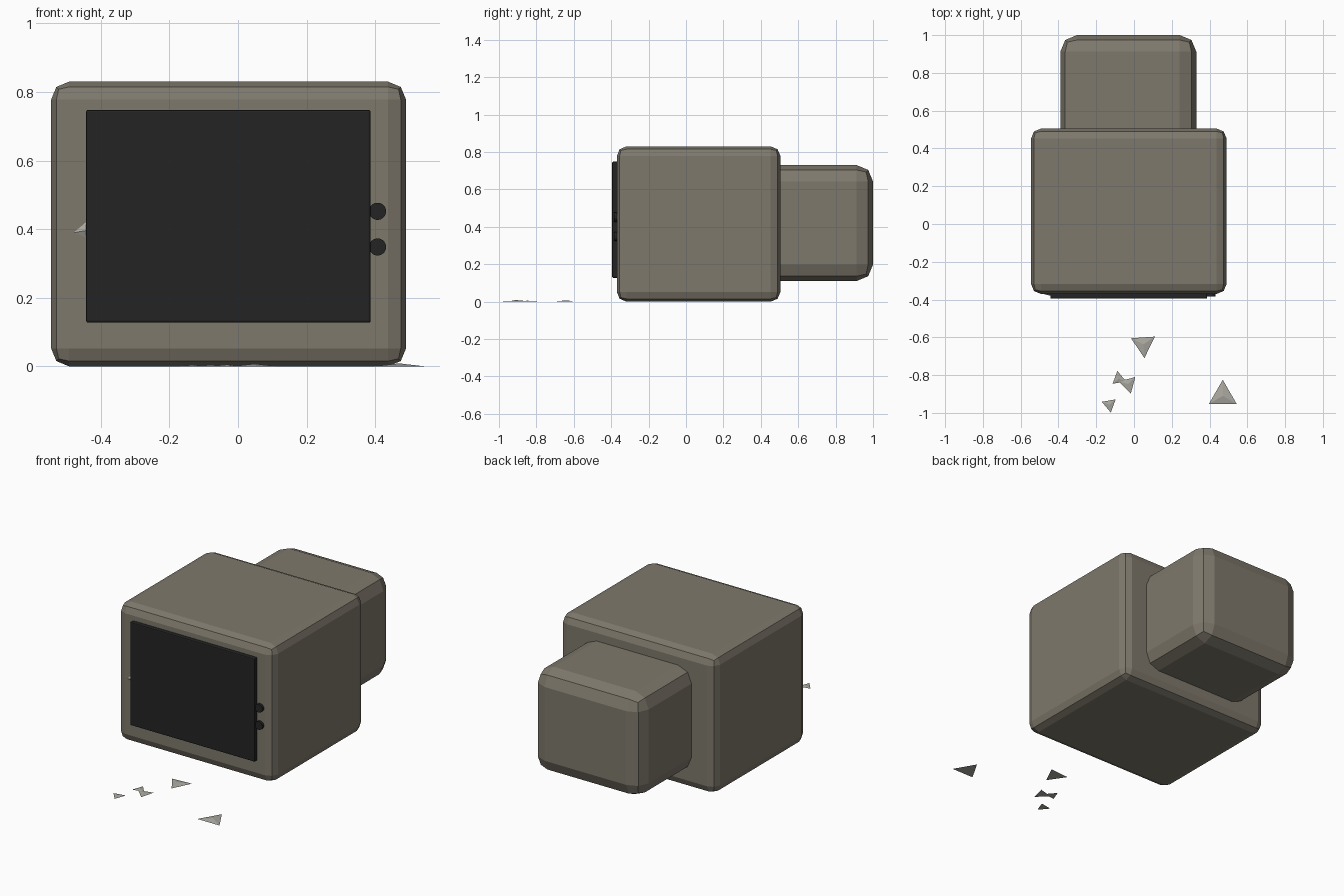
import bpy
from math import radians, pi

cube = bpy.data.objects.get("Cube")
if cube:
    bpy.data.objects.remove(cube, do_unlink=True)


def material(name, rgb):
    mat = bpy.data.materials.new(name)
    mat.use_nodes = True
    colour = (*rgb, 1)
    mat.diffuse_color = colour
    mat.node_tree.nodes["Principled BSDF"].inputs["Base Color"].default_value = colour
    return mat


casing = material("casing grey beige", (0.21, 0.19, 0.15))
black = material("screen black", (0.017, 0.017, 0.017))
glass = material("shard pale grey", (0.40, 0.39, 0.35))


def finish(name, mat):
    obj = bpy.context.object
    obj.name = name
    obj.data.materials.append(mat)
    return obj


def rounded_box(name, low, high, bevel, mat):
    """Box between two corners with a two-step chamfer."""
    centre = [(a + b) / 2 for a, b in zip(low, high)]
    bpy.ops.mesh.primitive_cube_add(size=1, location=centre)
    obj = finish(name, mat)
    obj.scale = [b - a for a, b in zip(low, high)]
    bpy.ops.object.transform_apply(location=False, rotation=False, scale=True)
    mod = obj.modifiers.new("rounded edges", "BEVEL")
    mod.width = bevel
    mod.segments = 2
    return obj


def shard(name, centre, radius, angle, height, upright=False):
    """Flat three-sided splinter, one corner pointing along the angle."""
    bpy.ops.mesh.primitive_cone_add(vertices=3, radius1=radius, depth=height)
    obj = finish(name, glass)
    first = obj.data.vertices[0].co
    turn = radians(angle) - (pi / 2 if abs(first.x) < 0.001 else 0)
    obj.rotation_euler = (pi / 2 if upright else 0, 0, turn)
    if upright:
        obj.rotation_mode = "XYZ"
        obj.rotation_euler = (0, 0, turn)
        bpy.ops.object.transform_apply(location=False, rotation=True, scale=False)
        obj.rotation_euler = (pi / 2, 0, 0)
    obj.location = centre
    return obj


# Casing: main box and the tube housing behind it
rounded_box("main_casing", (-0.545, -0.37, 0), (0.49, 0.505, 0.83), 0.052, casing)
rounded_box("rear_housing", (-0.39, 0.38, 0.11), (0.33, 1.0, 0.73), 0.088, casing)

# Screen panel
rounded_box("screen", (-0.443, -0.395, 0.127), (0.387, -0.36, 0.748), 0.006, black)

# Two knobs beside the screen
for label, z in (("upper", 0.452), ("lower", 0.348)):
    bpy.ops.mesh.primitive_cylinder_add(vertices=32, radius=0.025, depth=0.03,
                                        location=(0.407, -0.37, z),
                                        rotation=(pi / 2, 0, 0))
    finish(label + "_knob", black)

# Broken glass on the floor: x, y, radius, pointing angle
pieces = [(0.47, -0.91, 0.085, 90), (0.05, -0.637, 0.073, -86),
          (-0.081, -0.819, 0.042, 100), (-0.03, -0.847, 0.052, -75),
          (-0.13, -0.956, 0.043, -80)]
for i, (x, y, radius, angle) in enumerate(pieces, 1):
    height = 0.1 * radius
    shard(f"floor_shard_{i}", (x, y, height / 2), radius, angle, height)

# Splinter caught at the edge of the screen
shard("screen_shard", (-0.42, -0.378, 0.40), 0.061, 190, 0.016, upright=True)
